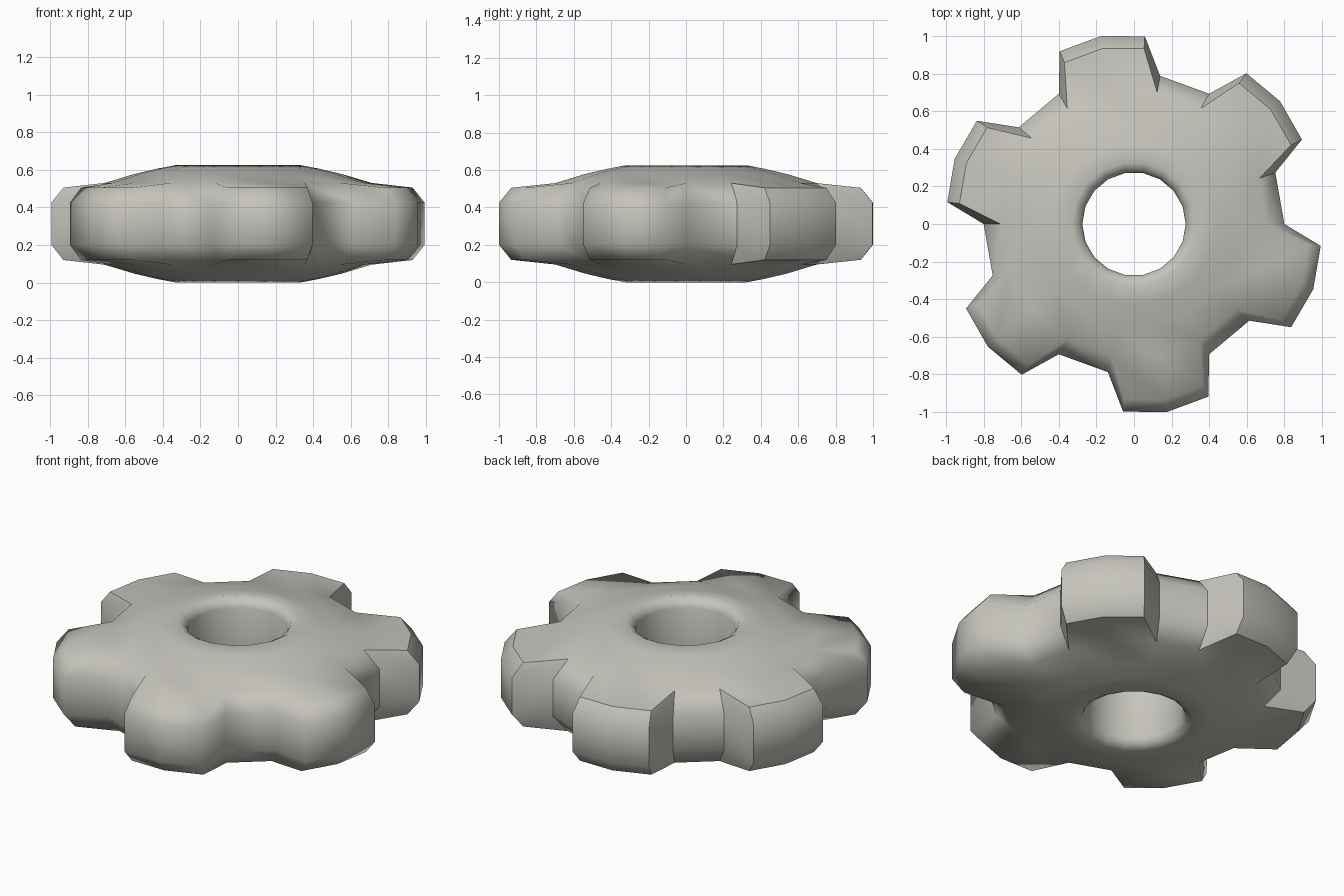
import bpy, bmesh, math

if "Cube" in bpy.data.objects:
    bpy.data.objects.remove(bpy.data.objects["Cube"])

N = 18      # columns around the wheel
H = 0.625   # total height

mat = bpy.data.materials.new("warm_grey")
mat.diffuse_color = (0.56, 0.55, 0.50, 1)
mat.use_nodes = True
mat.node_tree.nodes["Principled BSDF"].inputs["Base Color"].default_value = mat.diffuse_color

bm = bmesh.new()


def vert(r, deg, z):
    a = math.radians(deg)
    return bm.verts.new((r * math.cos(a), r * math.sin(a), z))


# Upper half of the wheel section, from bore to rim; mirrored for the lower half
upper = [(0.275, 0.57), (0.29, 0.602), (0.33, H), (0.43, 0.606), (0.55, 0.578), (0.71, 0.53), (0.80, 0.425)]
section = upper + [(r, H - z) for r, z in reversed(upper)]
S = len(section)
RIM = len(upper) - 1                    # index of the upper rim row
cols = [[vert(r, i * 20, z) for r, z in section] for i in range(N)]

# Domed disc with bore; the rim stays open where a tooth grows out
for i in range(N):
    a, b = cols[i], cols[(i + 1) % N]
    for j in range(S):
        if i % 3 and RIM - 1 <= j <= RIM + 1:
            continue
        k = (j + 1) % S
        bm.faces.new((a[j], a[k], b[k], b[j]))

# Six bevelled teeth
for t in range(6):
    base = [cols[(3 * t + 1 + n) % N] for n in range(3)]
    mid = 60 * t + 40
    tips = []
    for off, rt, rm in ((-13.3, 0.935, 1.0), (0, 0.949, 1.015), (13.3, 0.935, 1.0)):
        tips.append([vert(r, mid + off, z) for r, z in
                     ((rt, 0.505), (rm, 0.425), (rm, H - 0.425), (rt, H - 0.505))])
    rows = [[b[RIM - 1]] + tip + [b[RIM + 2]] for b, tip in zip(base, tips)]
    for p, q in zip(rows, rows[1:]):
        for j in range(5):
            bm.faces.new((p[j], p[j + 1], q[j + 1], q[j]))
    for b, tip in ((base[0], tips[0]), (base[2], tips[2])):
        root = b[RIM - 1:RIM + 3]
        for j in range(3):
            bm.faces.new((root[j], root[j + 1], tip[j + 1], tip[j]))

bmesh.ops.delete(bm, geom=[v for v in bm.verts if not v.link_faces], context='VERTS')
bmesh.ops.recalc_face_normals(bm, faces=bm.faces[:])

# Smooth shading, with crisp tooth edges on the rear half only
for f in bm.faces:
    f.smooth = True
for e in bm.edges:
    m = (e.verts[0].co + e.verts[1].co) / 2
    if m.y > 0 and m.xy.length > 0.6 and e.calc_face_angle(0) > math.radians(42):
        e.smooth = False

me = bpy.data.meshes.new("gear_wheel")
bm.to_mesh(me)
bm.free()
me.materials.append(mat)
ob = bpy.data.objects.new("gear_wheel", me)
bpy.context.collection.objects.link(ob)
